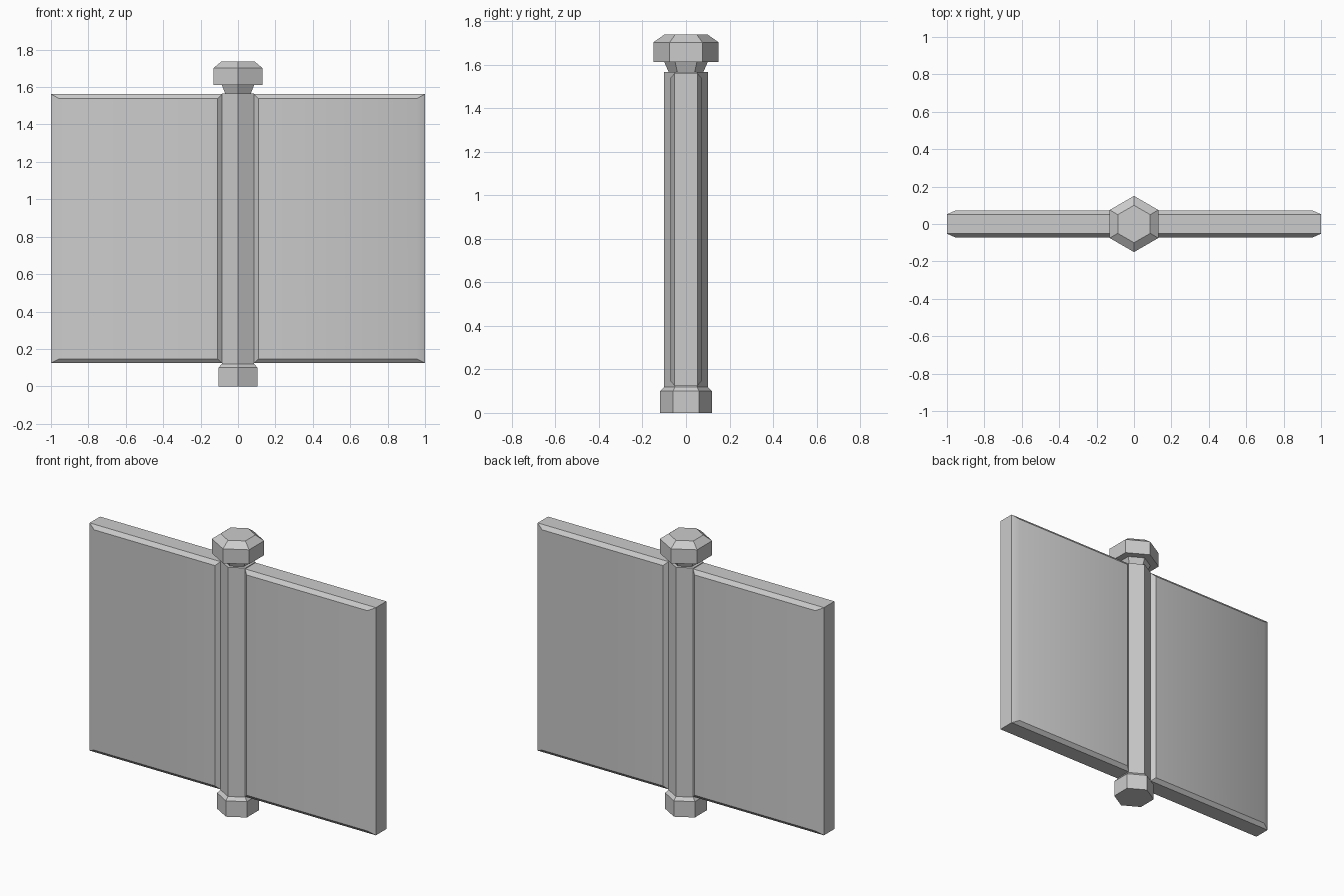
import bpy, math

if "Cube" in bpy.data.objects:
    bpy.data.objects.remove(bpy.data.objects["Cube"])


def make_object(name, verts, faces):
    mesh = bpy.data.meshes.new(name)
    mesh.from_pydata(verts, [], faces)
    obj = bpy.data.objects.new(name, mesh)
    bpy.context.collection.objects.link(obj)
    return obj


def hex_turned(name, profile):
    """Six-sided solid from (radius, z) rings, corners facing front and back."""
    verts = [(r * math.sin(i * math.pi / 3), -r * math.cos(i * math.pi / 3), z)
             for r, z in profile for i in range(6)]
    last = 6 * (len(profile) - 1)
    faces = [tuple(reversed(range(6))), tuple(range(last, last + 6))]
    for k in range(0, last, 6):
        for i in range(6):
            j = (i + 1) % 6
            faces.append((k + i, k + j, k + 6 + j, k + 6 + i))
    return make_object(name, verts, faces)


# Post: foot, shaft and cap
hex_turned("post_foot", [(0.12, 0), (0.12, 0.10), (0.10, 0.12)])
hex_turned("post_shaft", [(0.10, 0.12), (0.10, 1.567)])
hex_turned("post_cap", [(0.08, 1.567), (0.10, 1.612), (0.15, 1.612),
                        (0.15, 1.703), (0.10, 1.738)])


def panel(name, side):
    """Slab with chamfered front and back borders, running out from the post."""
    def ring(y, x0, x1, z0, z1):
        pts = [(x0, z0), (x1, z0), (x1, z1), (x0, z1)]
        return [(side * x, y, z) for x, z in pts]

    rim = (0.086, 1.0, 0.124, 1.562)
    face = (0.11, 0.955, 0.147, 1.538)
    verts = (ring(-0.072, *face) + ring(-0.052, *rim)
             + ring(0.052, *rim) + ring(0.072, *face))
    faces = [(0, 1, 2, 3), (15, 14, 13, 12)]
    for k in (0, 4, 8):
        for i in range(4):
            j = (i + 1) % 4
            faces.append((k + i, k + 4 + i, k + 4 + j, k + j))
    if side < 0:
        faces = [f[::-1] for f in faces]
    obj = make_object(name, verts, faces)
    bpy.ops.object.select_all(action='DESELECT')
    obj.select_set(True)
    bpy.context.view_layer.objects.active = obj
    bpy.ops.object.shade_smooth_by_angle(angle=math.radians(30))


# Fence panels on both sides
panel("left_panel", -1)
panel("right_panel", 1)
